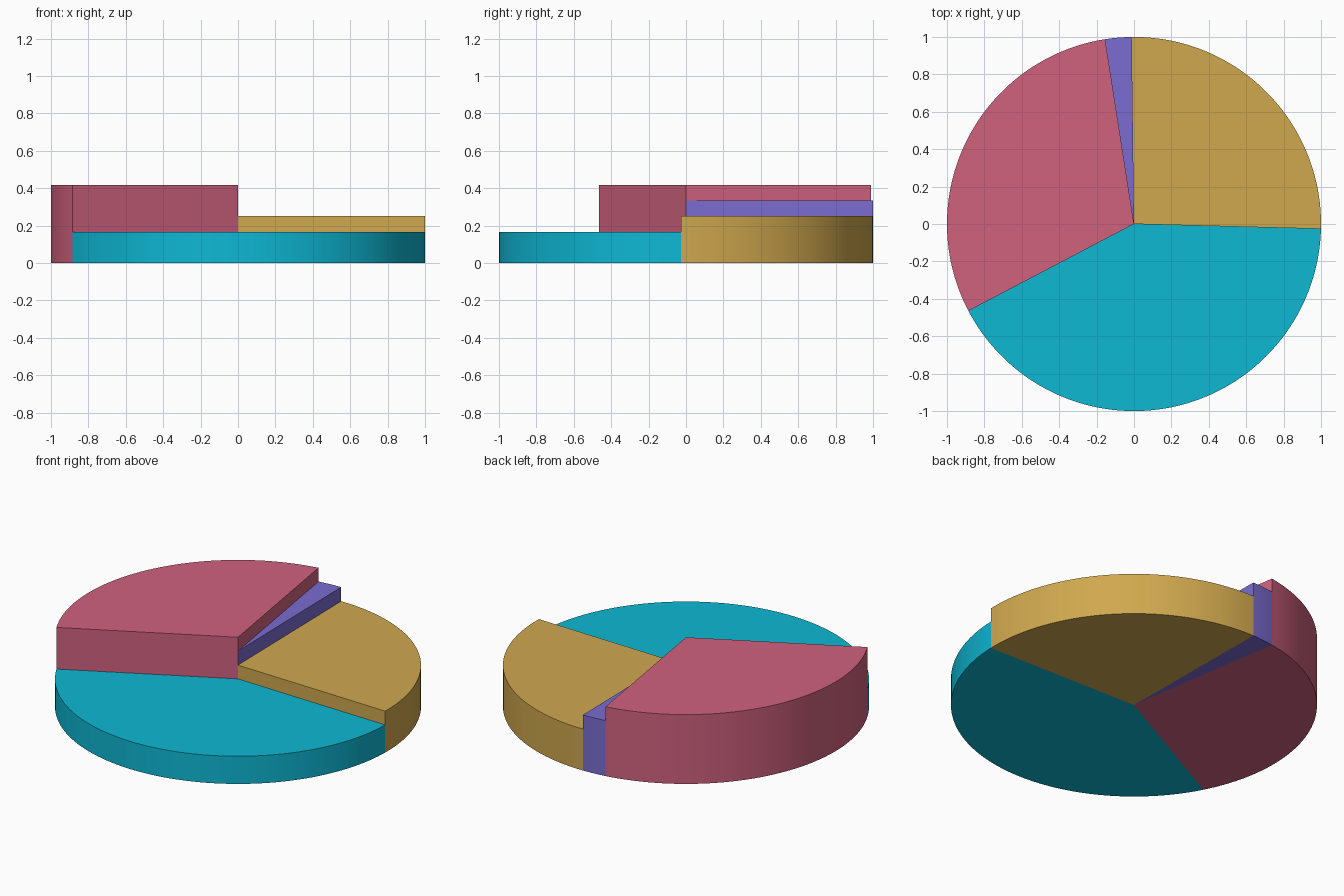
import bpy
import bmesh
from math import radians, cos, sin, ceil

cube = bpy.data.objects.get("Cube")
if cube:
    bpy.data.objects.remove(cube, do_unlink=True)


def linear(c):
    c /= 255
    return c / 12.92 if c <= 0.04045 else ((c + 0.055) / 1.055) ** 2.4


def material(name, rgb):
    mat = bpy.data.materials.new(name)
    mat.use_nodes = True
    colour = (*map(linear, rgb), 1)
    mat.diffuse_color = colour
    mat.node_tree.nodes["Principled BSDF"].inputs["Base Color"].default_value = colour
    return mat


def wedge(name, start, end, height, mat):
    """Solid circular sector of unit radius, extruded up from the ground."""
    bm = bmesh.new()
    steps = ceil((end - start) / 2)
    angles = [radians(start + (end - start) * i / steps) for i in range(steps + 1)]
    outline = [bm.verts.new((0, 0, 0))]
    outline += [bm.verts.new((cos(a), sin(a), 0)) for a in angles]
    base = bm.faces.new(outline)
    top = bmesh.ops.extrude_face_region(bm, geom=[base], use_keep_orig=True)
    verts = [v for v in top["geom"] if isinstance(v, bmesh.types.BMVert)]
    bmesh.ops.translate(bm, verts=verts, vec=(0, 0, height))
    bmesh.ops.recalc_face_normals(bm, faces=bm.faces)
    mesh = bpy.data.meshes.new(name)
    bm.to_mesh(mesh)
    bm.free()
    mesh.materials.append(mat)
    obj = bpy.data.objects.new(name, mesh)
    bpy.context.collection.objects.link(obj)
    # Smooth the curved rim while the corners stay sharp
    bpy.ops.object.select_all(action="DESELECT")
    obj.select_set(True)
    bpy.context.view_layer.objects.active = obj
    bpy.ops.object.shade_smooth_by_angle(angle=radians(30))


# Four chart slices, each a different height
wedge("gold_slice", -1.5, 90.7, 0.25, material("gold", (208, 168, 79)))
wedge("purple_slice", 90.7, 98.9, 0.335, material("purple", (122, 108, 208)))
wedge("pink_slice", 98.9, 207.7, 0.418, material("pink", (208, 98, 127)))
wedge("teal_slice", 207.7, 358.5, 0.167, material("teal", (14, 184, 212)))
